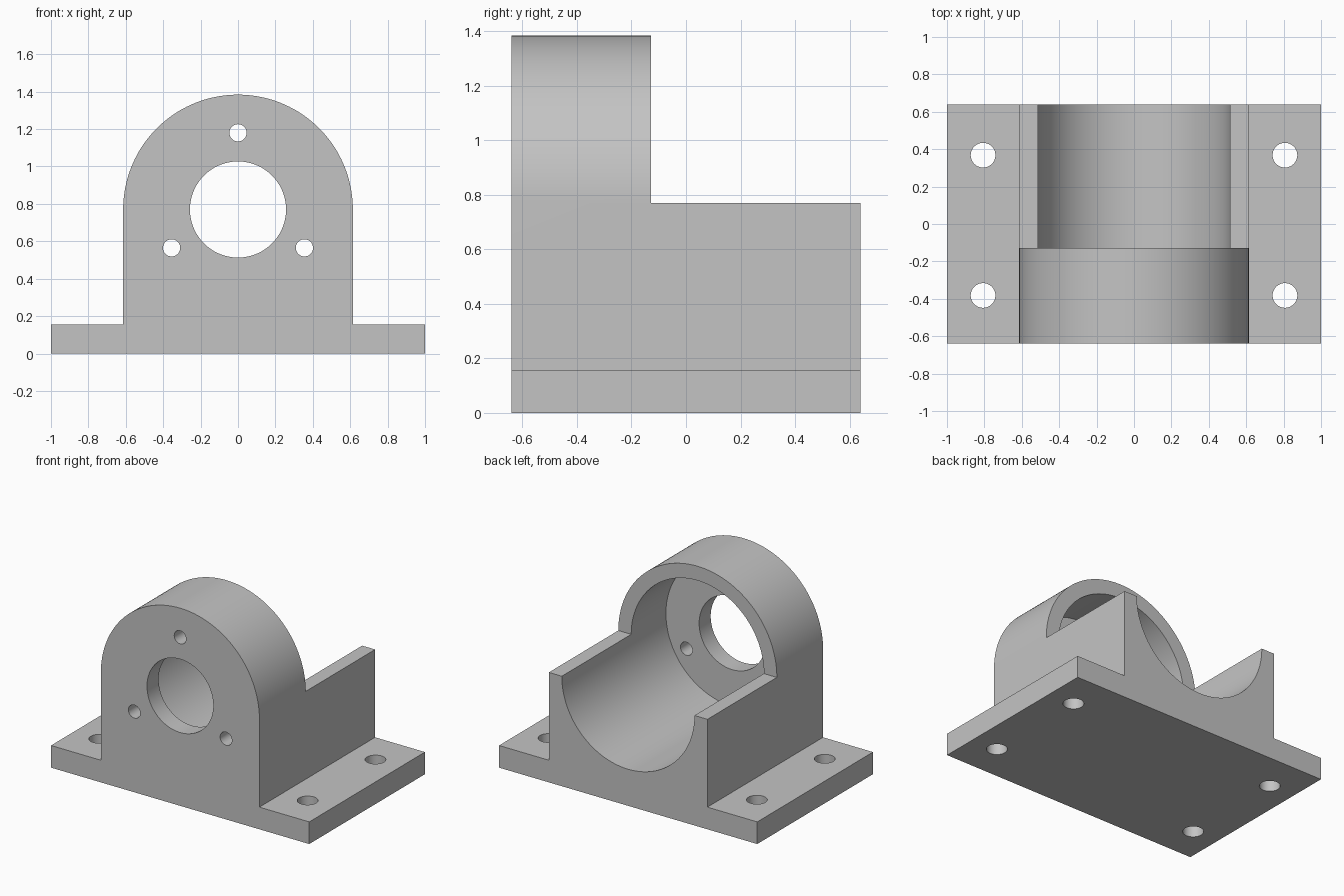
import bpy, bmesh, math
from mathutils import Matrix, Vector

cube = bpy.data.objects.get("Cube")
if cube:
    bpy.data.objects.remove(cube, do_unlink=True)

# Main dimensions
FRONT, BACK = -0.64, 0.64
AXIS_Z = 0.77          # height of the bore axis
HOUSING_R = 0.614
BORE_R = 0.514
HOLE_R = 0.257
BASE_H = 0.155
STEP_Y = -0.128        # rear end of the full arch
WALL_Y = -0.512        # inner side of the front wall

grey = bpy.data.materials.new("plain grey")
grey.use_nodes = True
grey.diffuse_color = (0.55, 0.55, 0.55, 1)
grey.node_tree.nodes["Principled BSDF"].inputs["Base Color"].default_value = (0.55, 0.55, 0.55, 1)


def make_object(name, bm):
    bmesh.ops.recalc_face_normals(bm, faces=bm.faces)
    mesh = bpy.data.meshes.new(name)
    bm.to_mesh(mesh)
    bm.free()
    mesh.materials.append(grey)
    obj = bpy.data.objects.new(name, mesh)
    bpy.context.collection.objects.link(obj)
    return obj


def extrude_profile(name, points, y0, y1):
    bm = bmesh.new()
    face = bm.faces.new([bm.verts.new((x, y0, z)) for x, z in points])
    moved = bmesh.ops.extrude_face_region(bm, geom=[face])["geom"]
    verts = [v for v in moved if isinstance(v, bmesh.types.BMVert)]
    bmesh.ops.translate(bm, verts=verts, vec=(0, y1 - y0, 0))
    return make_object(name, bm)


def cylinder(name, radius, start, end, segments=64):
    start, end = Vector(start), Vector(end)
    axis = end - start
    turn = axis.to_track_quat('Z', 'Y').to_matrix().to_4x4()
    spin = Matrix.Rotation(math.pi / segments, 4, 'Z')
    bm = bmesh.new()
    bmesh.ops.create_cone(bm, cap_ends=True, segments=segments, radius1=radius,
                          radius2=radius, depth=axis.length,
                          matrix=Matrix.Translation((start + end) / 2) @ turn @ spin)
    return make_object(name, bm)


def cut(target, cutter):
    cutter.hide_render = True
    mod = target.modifiers.new("cut", 'BOOLEAN')
    mod.operation = 'DIFFERENCE'
    mod.solver = 'EXACT'
    mod.object = cutter
    bpy.context.view_layer.objects.active = target
    bpy.ops.object.modifier_apply(modifier=mod.name)
    bpy.data.objects.remove(cutter, do_unlink=True)


# Flanged base and arched housing as one profile
STEPS = 96
arch = [(HOUSING_R * math.cos(math.pi * i / STEPS),
         AXIS_Z + HOUSING_R * math.sin(math.pi * i / STEPS)) for i in range(STEPS + 1)]
outline = ([(-1, 0), (1, 0), (1, BASE_H), (HOUSING_R, BASE_H)] + arch
           + [(-HOUSING_R, BASE_H), (-1, BASE_H)])
bracket = extrude_profile("motor_bracket", outline, FRONT, BACK)

# Rear half opened down to the bore axis
cut(bracket, extrude_profile("rear_cutter",
    [(-1.2, AXIS_Z), (1.2, AXIS_Z), (1.2, 2), (-1.2, 2)], STEP_Y, 1))

# Large bore behind the front wall, and the shaft hole through it
cut(bracket, cylinder("bore_cutter", BORE_R, (0, WALL_Y, AXIS_Z), (0, 1, AXIS_Z), 128))
cut(bracket, cylinder("shaft_cutter", HOLE_R, (0, -1, AXIS_Z), (0, -0.3, AXIS_Z), 96))

# Three screw holes around the shaft hole
for k in range(3):
    a = math.radians(90 + 120 * k)
    x, z = 0.41 * math.cos(a), AXIS_Z + 0.41 * math.sin(a)
    cut(bracket, cylinder("screw_cutter", 0.046, (x, -1, z), (x, -0.4, z), 40))

# Four mounting holes in the base flanges
for x in (-0.807, 0.807):
    for y in (-0.382, 0.368):
        cut(bracket, cylinder("mount_cutter", 0.066, (x, y, -0.2), (x, y, 0.4), 48))

# Smooth curved walls, keep edges crisp
bpy.ops.object.select_all(action='DESELECT')
bracket.select_set(True)
bpy.context.view_layer.objects.active = bracket
bpy.ops.object.shade_smooth_by_angle(angle=math.radians(30))
